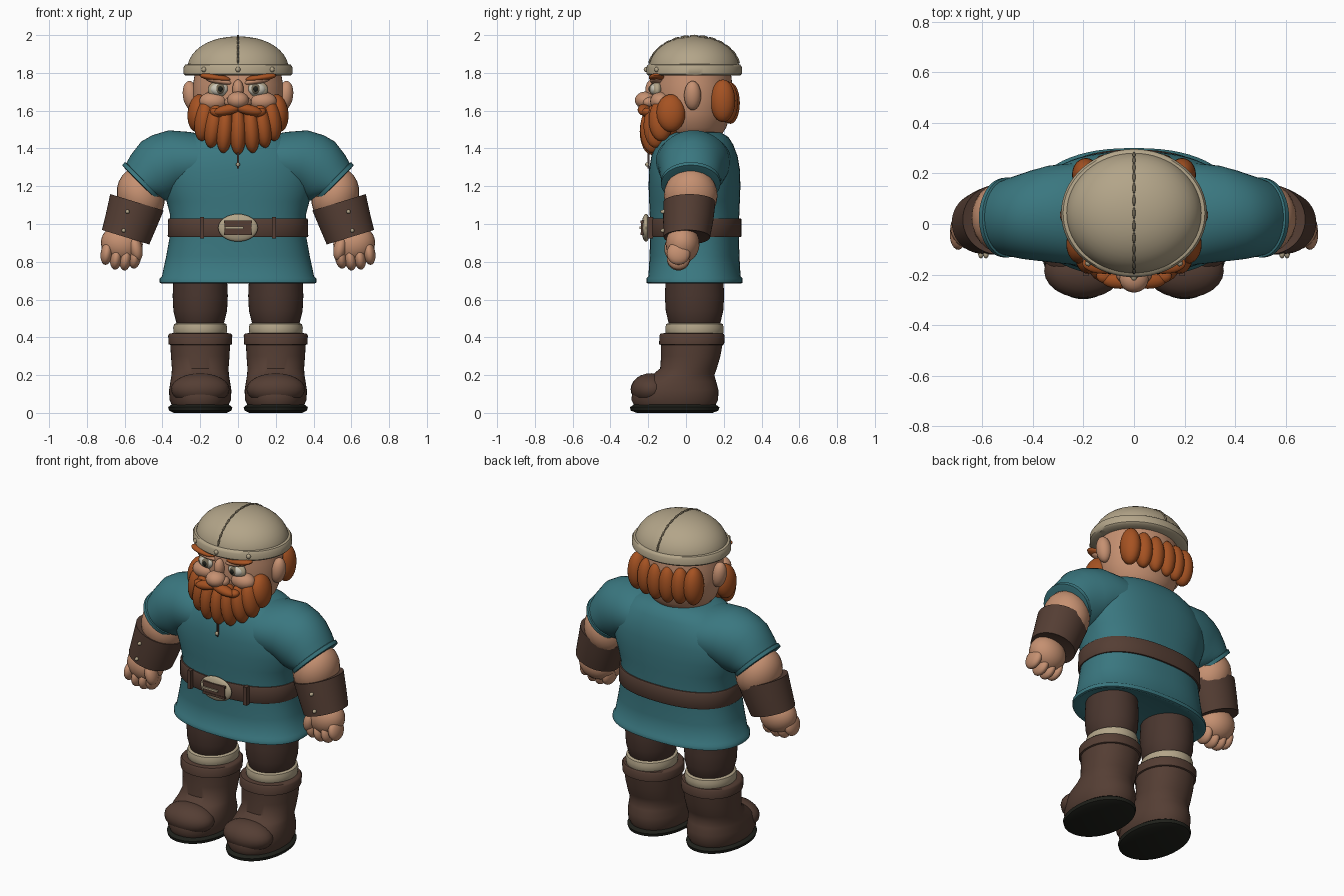
import bpy, bmesh, math
from mathutils import Matrix, Vector, Euler


def material(name, r, g, b):
    m = bpy.data.materials.new(name)
    m.diffuse_color = (r, g, b, 1)
    return m


TEAL = material("teal_cloth", 0.042, 0.185, 0.215)
SKIN = material("skin", 0.56, 0.28, 0.165)
HAIR = material("ginger_hair", 0.38, 0.085, 0.016)
LEATHER = material("brown_leather", 0.09, 0.048, 0.034)
TROUSER = material("dark_trouser", 0.068, 0.037, 0.028)
TAN = material("pale_tan", 0.45, 0.375, 0.25)
SEAM = material("dull_seam", 0.17, 0.14, 0.09)
SOLE = material("black_sole", 0.014, 0.015, 0.011)
WHITE = material("eye_white", 0.6, 0.57, 0.48)


def finish(bm, name, mat, mirror=False, angle=45):
    bmesh.ops.recalc_face_normals(bm, faces=bm.faces)
    me = bpy.data.meshes.new(name)
    bm.to_mesh(me)
    bm.free()
    me.materials.append(mat)
    for p in me.polygons:
        p.use_smooth = True
    me.set_sharp_from_angle(angle=math.radians(angle))
    ob = bpy.data.objects.new(name, me)
    bpy.context.collection.objects.link(ob)
    if mirror:
        ob.modifiers.new("mirror", 'MIRROR').use_mirror_merge = False
    return ob


def loft(name, rings, mat, mirror=False, power=2.0, n=48, angle=45):
    """Skin closed rings given as (x, y, z, rx, ry, tilt in degrees)."""
    bm = bmesh.new()
    loops = []
    for x, y, z, rx, ry, tilt in rings:
        t = math.radians(tilt)
        u = Vector((math.cos(t), 0, -math.sin(t)))
        loop = []
        for i in range(n):
            c, s = math.cos(math.tau * i / n), math.sin(math.tau * i / n)
            c = math.copysign(abs(c) ** (2 / power), c)
            s = math.copysign(abs(s) ** (2 / power), s)
            loop.append(bm.verts.new(Vector((x, y, z)) + u * rx * c + Vector((0, ry * s, 0))))
        loops.append(loop)
    for a, b in zip(loops, loops[1:]):
        for i in range(n):
            j = (i + 1) % n
            bm.faces.new((a[i], a[j], b[j], b[i]))
    bm.faces.new(loops[0])
    bm.faces.new(loops[-1])
    return finish(bm, name, mat, mirror, angle)


def upright(name, x, rings, mat, **kw):
    """Loft of level rings given as (y, z, rx, ry)."""
    return loft(name, [(x, y, z, rx, ry, 0) for y, z, rx, ry in rings], mat, **kw)


def blobs(name, items, mat, mirror=False, seg=24):
    """Ellipsoids given as (x, y, z, rx, ry, rz, turn about y in degrees)."""
    bm = bmesh.new()
    for x, y, z, rx, ry, rz, turn in items:
        m = (Matrix.Translation((x, y, z)) @ Euler((0, math.radians(turn), 0)).to_matrix().to_4x4()
             @ Matrix.Diagonal((rx, ry, rz, 1)))
        bmesh.ops.create_uvsphere(bm, u_segments=seg, v_segments=seg // 2, radius=1, matrix=m)
    return finish(bm, name, mat, mirror)


def boxes(name, items, mat, mirror=False):
    """Boxes given as (x, y, z, sx, sy, sz)."""
    bm = bmesh.new()
    for x, y, z, sx, sy, sz in items:
        bmesh.ops.create_cube(bm, size=1, matrix=Matrix.Translation((x, y, z)) @ Matrix.Diagonal((sx, sy, sz, 1)))
    return finish(bm, name, mat, mirror)


# Legs and boots
upright("sole", 0.2, [(-0.06, 0.0, 0.14, 0.2), (-0.06, 0.012, 0.165, 0.232),
                      (-0.06, 0.03, 0.17, 0.237), (-0.06, 0.045, 0.15, 0.215)],
        SOLE, mirror=True, power=2.1)
upright("boot", 0.2, [(-0.06, 0.04, 0.15, 0.215), (-0.06, 0.07, 0.163, 0.23), (-0.055, 0.12, 0.165, 0.227),
                      (-0.045, 0.165, 0.158, 0.205), (-0.015, 0.2, 0.152, 0.165), (0.013, 0.235, 0.15, 0.15),
                      (0.025, 0.3, 0.155, 0.157), (0.03, 0.36, 0.158, 0.163), (0.03, 0.363, 0.167, 0.172),
                      (0.032, 0.41, 0.17, 0.173), (0.032, 0.42, 0.162, 0.166), (0.035, 0.425, 0.12, 0.12)],
        LEATHER, mirror=True, power=2.15)
blobs("toe_cap", [(0.2, -0.185, 0.125, 0.155, 0.108, 0.085, 0)], LEATHER, True)
upright("boot_fur", 0.2, [(0.045, 0.4, 0.13, 0.14), (0.045, 0.42, 0.14, 0.152), (0.045, 0.45, 0.143, 0.155),
                          (0.045, 0.47, 0.138, 0.15), (0.045, 0.482, 0.115, 0.12)], TAN, mirror=True)
upright("trouser_leg", 0.2, [(0.045, 0.45, 0.11, 0.12), (0.045, 0.48, 0.127, 0.138), (0.045, 0.54, 0.142, 0.152),
                             (0.045, 0.62, 0.146, 0.157), (0.045, 0.75, 0.14, 0.15)], TROUSER, mirror=True)

# Tunic
CY = 0.045
upright("tunic", 0, [(CY, 0.705, 0.37, 0.2), (CY, 0.685, 0.405, 0.245), (CY, 0.69, 0.415, 0.255),
                     (CY, 0.712, 0.415, 0.255), (CY, 0.722, 0.403, 0.244), (CY, 0.83, 0.38, 0.238),
                     (CY, 0.93, 0.362, 0.235), (CY, 1.05, 0.36, 0.237), (CY, 1.12, 0.378, 0.24),
                     (CY, 1.2, 0.405, 0.243), (CY, 1.29, 0.41, 0.24), (CY, 1.36, 0.385, 0.228),
                     (CY, 1.42, 0.33, 0.205), (CY, 1.46, 0.27, 0.18), (CY, 1.485, 0.2, 0.14),
                     (CY, 1.49, 0.1, 0.08)], TEAL, power=2.35, n=64, angle=60)
loft("sleeve", [(0.15, 0.04, 1.33, 0.14, 0.2, -90), (0.25, 0.04, 1.33, 0.158, 0.2, -86),
                (0.34, 0.04, 1.325, 0.173, 0.19, -81), (0.4, 0.035, 1.3, 0.178, 0.178, -72),
                (0.44, 0.03, 1.28, 0.172, 0.168, -65), (0.475, 0.028, 1.245, 0.152, 0.158, -53),
                (0.498, 0.026, 1.228, 0.133, 0.15, -46), (0.499, 0.026, 1.227, 0.142, 0.158, -45),
                (0.513, 0.025, 1.212, 0.141, 0.157, -45), (0.515, 0.025, 1.21, 0.12, 0.14, -45)],
     TEAL, mirror=True, angle=60)
boxes("neck_slit", [(0, -0.198, 1.345, 0.008, 0.012, 0.1)], TROUSER)
blobs("neck_bead", [(0, -0.206, 1.315, 0.01, 0.01, 0.012, 0)], TAN)

# Belt, loops and buckle
upright("belt", 0, [(CY, 0.93, 0.35, 0.22), (CY, 0.93, 0.368, 0.245), (CY, 0.937, 0.372, 0.249),
                    (CY, 1.023, 0.37, 0.249), (CY, 1.03, 0.366, 0.245), (CY, 1.03, 0.35, 0.22)],
        LEATHER, power=2.35, n=64)
boxes("belt_loop", [(0.19, -0.19, 0.98, 0.022, 0.03, 0.112)], LEATHER, True)
blobs("buckle_plate", [(0, -0.212, 0.98, 0.105, 0.024, 0.073, 0)], TAN, seg=32)
boxes("buckle_frame", [(0.0, -0.228, 1.012, 0.15, 0.024, 0.014), (0.0, -0.228, 0.948, 0.15, 0.024, 0.014),
                       (0.0, -0.226, 0.98, 0.145, 0.022, 0.055)], LEATHER)
boxes("buckle_prong", [(-0.02, -0.239, 0.98, 0.1, 0.012, 0.012)], TAN)

# Arms
blobs("upper_arm", [(0.515, 0.025, 1.15, 0.125, 0.142, 0.15, 18)], SKIN, True)
loft("bracer", [(0.535, 0.018, 1.11, 0.12, 0.11, -17), (0.535, 0.018, 1.115, 0.148, 0.138, -17),
                (0.565, 0.012, 1.02, 0.139, 0.133, -17), (0.595, 0.005, 0.93, 0.131, 0.123, -17),
                (0.593, 0.005, 0.935, 0.1, 0.1, -17)], LEATHER, mirror=True)
blobs("bracer_stud", [(0.585, -0.118, 1.065, 0.011, 0.018, 0.011, 0),
                      (0.605, -0.118, 0.965, 0.011, 0.018, 0.011, 0)], TAN, True, 12)
blobs("hand", [(0.615, -0.018, 0.895, 0.112, 0.09, 0.1, -15)], SKIN, True)
blobs("fingers", [(0.545 + 0.05 * i, -0.04, z, 0.032, 0.062, 0.062, -8)
                  for i, z in enumerate((0.825, 0.815, 0.82, 0.845))]
      + [(0.54, -0.07, 0.87, 0.034, 0.045, 0.065, 12)], SKIN, True)

# Head
upright("neck", 0, [(0.04, 1.42, 0.15, 0.14), (0.04, 1.56, 0.15, 0.14)], SKIN)
upright("head", 0, [(0.035, 1.44, 0.1, 0.1), (0.035, 1.46, 0.155, 0.145), (0.035, 1.51, 0.2, 0.178),
                    (0.035, 1.58, 0.228, 0.2), (0.035, 1.66, 0.24, 0.212), (0.035, 1.74, 0.238, 0.21),
                    (0.035, 1.82, 0.225, 0.2)], SKIN)
blobs("ear", [(0.25, 0.035, 1.68, 0.042, 0.045, 0.078, 8)], SKIN, True)
blobs("cheek", [(0.13, -0.135, 1.65, 0.075, 0.055, 0.05, 0)], SKIN, True)
blobs("nose", [(0, -0.215, 1.655, 0.058, 0.056, 0.046, 0), (0.042, -0.195, 1.645, 0.03, 0.035, 0.027, 0),
               (-0.042, -0.195, 1.645, 0.03, 0.035, 0.027, 0), (0, -0.18, 1.71, 0.03, 0.035, 0.055, 0)], SKIN)

# Eyes
blobs("eye_lid", [(0.1, -0.152, 1.715, 0.06, 0.028, 0.046, 12)], TAN, True)
blobs("eye_ball", [(0.1, -0.162, 1.713, 0.047, 0.028, 0.033, 0)], WHITE, True)
blobs("iris", [(0.095, -0.178, 1.715, 0.025, 0.017, 0.027, 0)], SEAM, True)
blobs("pupil", [(0.094, -0.184, 1.715, 0.016, 0.015, 0.018, 0)], SOLE, True)
blobs("brow_ridge", [(0.1, -0.155, 1.757, 0.075, 0.035, 0.018, -10)], SKIN, True)
blobs("eyebrow", [(0.12, -0.155, 1.775, 0.085, 0.042, 0.02, -8)], HAIR, True)

# Beard, moustache and back hair
blobs("beard_base", [(0, -0.1, 1.515, 0.19, 0.1, 0.105, 0)], HAIR)
blobs("beard_middle", [(0, -0.18, 1.49, 0.045, 0.065, 0.125, 0)], HAIR)
blobs("beard_locks", [(0.07, -0.178, 1.5, 0.046, 0.065, 0.125, -4), (0.13, -0.16, 1.52, 0.048, 0.065, 0.118, -8),
                      (0.18, -0.132, 1.55, 0.05, 0.065, 0.112, -8), (0.212, -0.08, 1.587, 0.055, 0.077, 0.1, -6)],
      HAIR, True)
blobs("moustache", [(0.055, -0.222, 1.605, 0.075, 0.034, 0.028, 12), (0.11, -0.205, 1.59, 0.04, 0.03, 0.024, -15)],
      HAIR, True)
blobs("back_hair", [(0.19, 0.195, 1.652, 0.055, 0.066, 0.113, 0), (0.115, 0.22, 1.645, 0.05, 0.055, 0.11, 0),
                    (0.04, 0.235, 1.64, 0.05, 0.05, 0.11, 0)], HAIR, True)

# Helmet
HY, HZ, HH = 0.043, 1.815, 0.178
arc = [math.radians(a) for a in range(0, 90, 9)] + [math.radians(88)]
upright("helmet_dome", 0, [(HY, HZ + HH * math.sin(a), 0.27 * math.cos(a) ** 0.92, 0.24 * math.cos(a) ** 0.92)
                           for a in arc], TAN, n=64)
upright("helmet_brim", 0, [(HY, 1.785, 0.22, 0.19), (HY, 1.785, 0.278, 0.242), (HY, 1.795, 0.288, 0.253),
                           (HY, 1.83, 0.288, 0.253), (HY, 1.843, 0.28, 0.245), (HY, 1.848, 0.255, 0.225)],
        TAN, n=64)
rivets = [(0.287 * math.sin(a), HY - 0.254 * math.cos(a), 1.818, 0.013, 0.013, 0.014, 0)
          for a in (-0.68, 0, 0.68)]
blobs("helmet_rivets", rivets, TAN, seg=12)

# Broken ridge of stitches over the crown
bm = bmesh.new()
for i in range(13):
    a = math.radians(18 + 12 * i)
    pos = Vector((0, HY - 0.242 * math.cos(a), HZ + (HH + 0.002) * math.sin(a)))
    slope = math.atan2(HH * math.cos(a), 0.242 * math.sin(a))
    m = (Matrix.Translation(pos) @ Matrix.Rotation(slope, 4, 'X')
         @ Matrix.Diagonal((0.006, 0.024, 0.007, 1)))
    bmesh.ops.create_uvsphere(bm, u_segments=10, v_segments=6, radius=1, matrix=m)
finish(bm, "helmet_stitches", SEAM)
